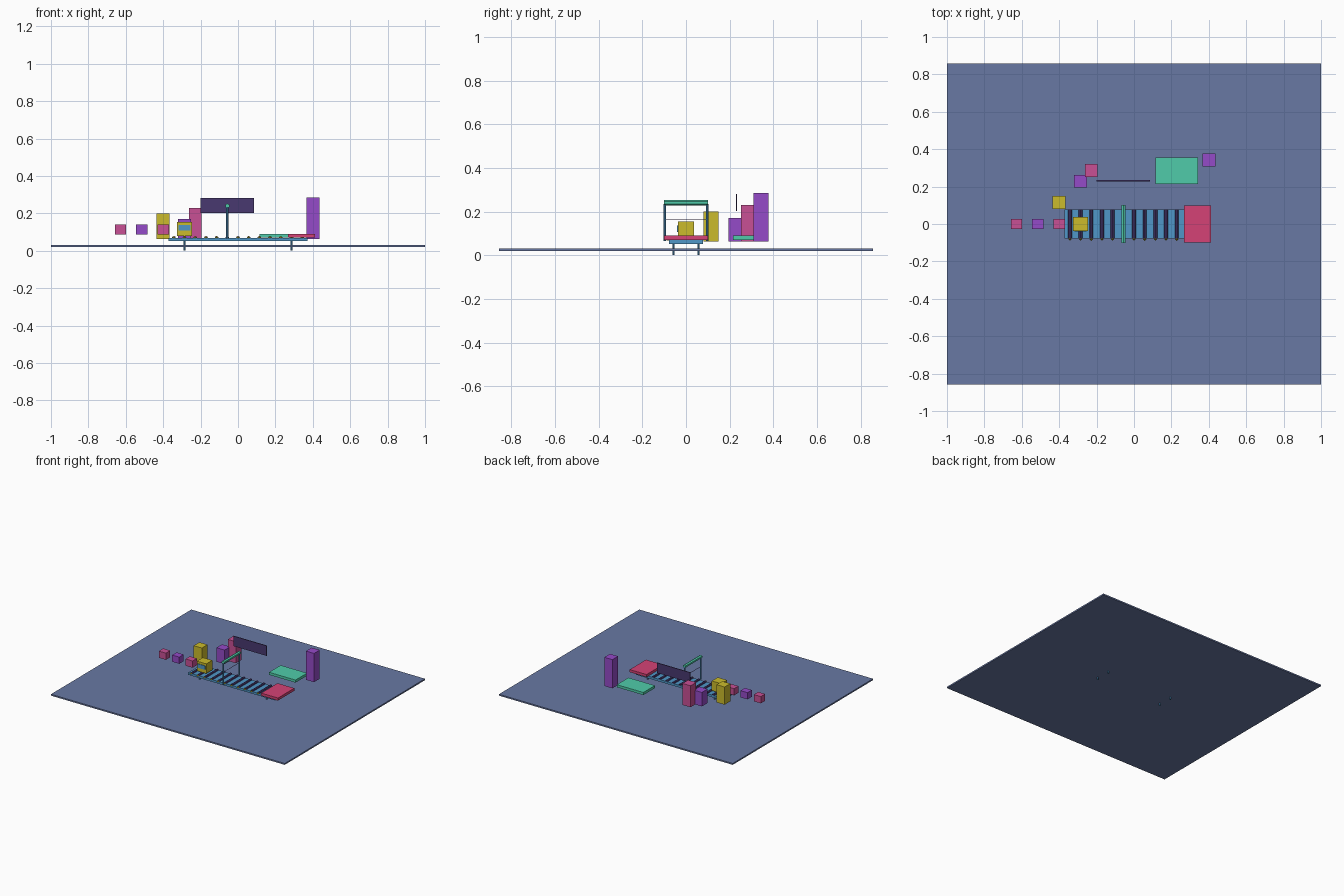
import bpy
import math

cube = bpy.data.objects.get("Cube")
if cube:
    bpy.data.objects.remove(cube, do_unlink=True)

U = 2 / 35  # layout module


def material(name, rgb):
    m = bpy.data.materials.new(name)
    m.use_nodes = True
    m.diffuse_color = (*rgb, 1)
    m.node_tree.nodes["Principled BSDF"].inputs["Base Color"].default_value = (*rgb, 1)
    return m


slate = material("slate blue", (0.14, 0.19, 0.37))
blue = material("sky blue", (0.08, 0.31, 0.58))
purple = material("purple", (0.30, 0.07, 0.58))
pink = material("pink", (0.58, 0.08, 0.30))
red = material("crimson", (0.66, 0.055, 0.18))
yellow = material("yellow", (0.60, 0.50, 0.025))
teal = material("teal", (0.08, 0.60, 0.40))
dark = material("dark violet", (0.065, 0.04, 0.16))


def finish(name, mat):
    ob = bpy.context.object
    ob.name = name
    ob.data.materials.append(mat)
    return ob


def box(name, mat, x, y, bottom, size):
    """Box standing on the given height."""
    bpy.ops.mesh.primitive_cube_add(size=1, location=(x, y, bottom + size[2] / 2))
    bpy.context.object.scale = size
    bpy.ops.object.transform_apply(location=False, rotation=False)
    return finish(name, mat)


def rod(name, mat, loc, radius, length, sides, along_y=False):
    rot = (math.pi / 2, 0, 0) if along_y else (0, 0, 0)
    bpy.ops.mesh.primitive_cylinder_add(vertices=sides, radius=radius, depth=length,
                                        location=loc, rotation=rot)
    return finish(name, mat)


# Floor
box("floor", slate, 0, 0, 0.02, (2, 30 * U, 0.011))

# Conveyor bed, legs, rollers and edge markers
box("conveyor_bed", blue, 0, 0, 0.052, (13 * U, 0.156, 0.017))
for sx in (-1, 1):
    for sy in (-1, 1):
        rod("conveyor_leg", blue, (sx * 5 * U, sy * U, 0.027), 0.005, 0.054, 8)
for i in range(-6, 7):
    rod("roller", dark, (i * U, 0, 0.068), 0.0105, 0.154, 8, along_y=True)
    bpy.ops.mesh.primitive_cone_add(vertices=4, radius1=0.009, depth=0.011,
                                    location=(i * U, -0.081, 0.0735))
    finish("edge_marker", yellow)

# Scanner arch with its beam
for sy in (-1, 1):
    rod("arch_post", blue, (-U, sy * 0.097, 0.15), 0.006, 0.17, 8)
rod("arch_bar", teal, (-U, 0, 0.24), 0.0125, 0.203, 6, along_y=True)
rod("scan_beam", dark, (-U, 0, 0.163), 0.0015, 0.19, 6, along_y=True)

# Parcel on the belt with a front label
box("parcel", yellow, -5 * U, 0, 0.079, (0.08, 0.073, 0.075))
box("parcel_label", blue, -5 * U, -0.038, 0.107, (0.064, 0.005, 0.03))

# Small boxes waiting in line
for n, mat in ((-11, pink), (-9, purple), (-7, pink)):
    box("waiting_box", mat, n * U, 0, 0.087, (0.06, 0.053, 0.052))

# Output tray and side mat
box("output_tray", red, 6 * U - 0.003, 0, 0.07, (0.144, 0.2, 0.02))
box("side_mat", teal, 4 * U, 5 * U, 0.07, (0.226, 0.142, 0.02))

# Hanging board
box("hanging_board", dark, -U, 0.231, 0.203, (5 * U, 0.006, 0.078))

# Upright blocks around the line
for x, y, top, mat in ((7, 6, 0.285, purple), (-4, 5, 0.229, pink),
                       (-5, 4, 0.171, purple), (-7, 2, 0.2, yellow)):
    box("upright_block", mat, x * U, y * U, 0.063, (0.069, 0.069, top - 0.063))
